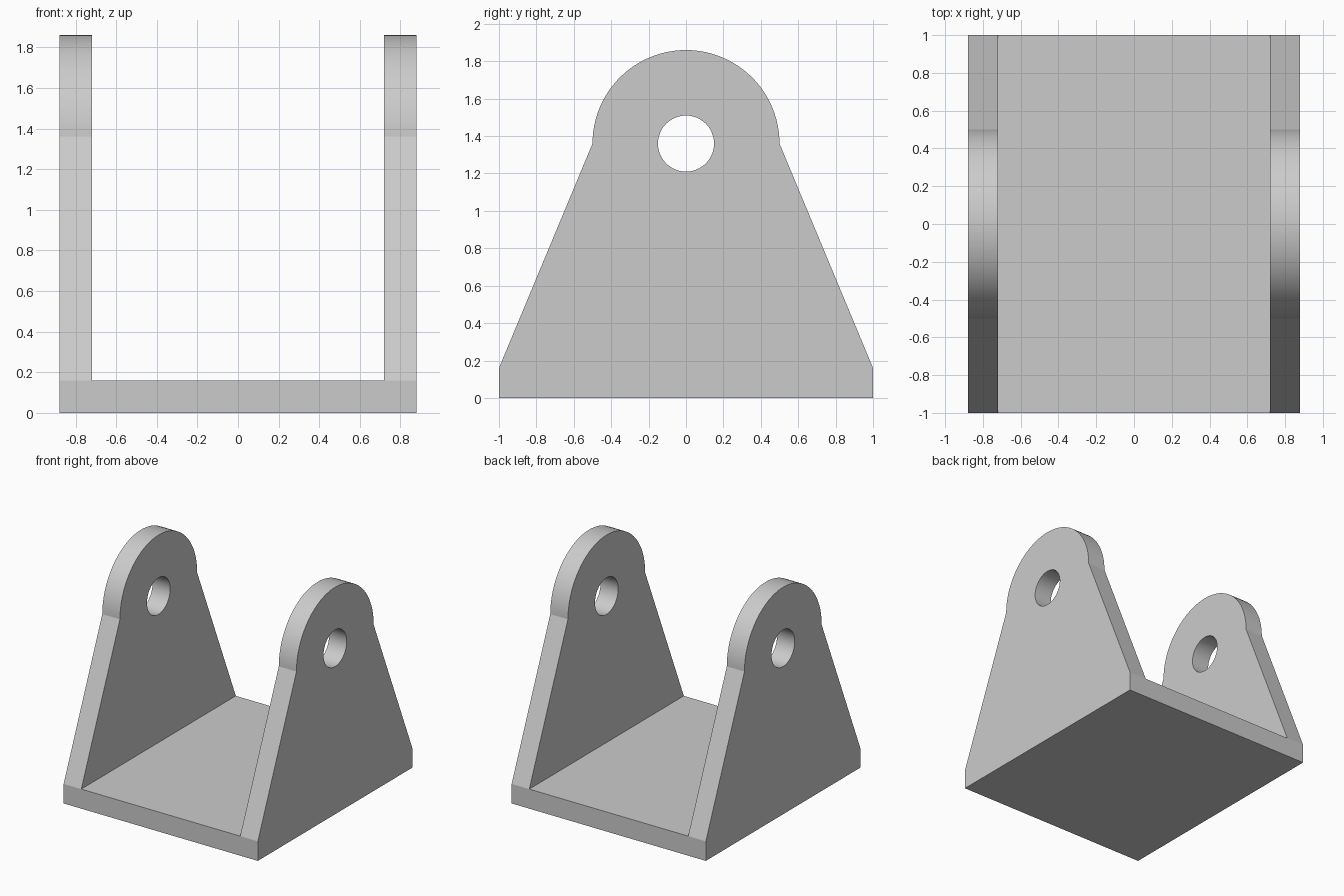
import bpy, bmesh
from math import cos, sin, pi, radians

if "Cube" in bpy.data.objects:
    bpy.data.objects.remove(bpy.data.objects["Cube"])

HALF_W, INNER, BASE_T = 0.88, 0.72, 0.16
HALF_D, PIN_Z, LUG_R, HOLE_R = 1.0, 1.36, 0.5, 0.15


def arc(radius, start, end, n):
    steps = [start + (end - start) * i / n for i in range(n + 1)]
    return [(radius * cos(a), PIN_Z + radius * sin(a)) for a in steps]


def extrude_x(name, profile, half_width):
    """Extrude a (y, z) outline symmetrically along x."""
    bm = bmesh.new()
    face = bm.faces.new([bm.verts.new((-half_width, y, z)) for y, z in profile])
    new = bmesh.ops.extrude_face_region(bm, geom=[face])["geom"]
    bmesh.ops.translate(bm, vec=(2 * half_width, 0, 0),
                        verts=[v for v in new if isinstance(v, bmesh.types.BMVert)])
    bmesh.ops.recalc_face_normals(bm, faces=bm.faces)
    mesh = bpy.data.meshes.new(name)
    bm.to_mesh(mesh)
    bm.free()
    obj = bpy.data.objects.new(name, mesh)
    bpy.context.collection.objects.link(obj)
    return obj


# Full-width body with the rounded lug outline
outline = [(-HALF_D, BASE_T), (-HALF_D, 0), (HALF_D, 0), (HALF_D, BASE_T)]
bracket = extrude_x("clevis_bracket", outline + arc(LUG_R, 0, pi, 48), HALF_W)

# Channel between the lugs, and the pin hole through both
channel = extrude_x("channel_cutter", [(-1.5, BASE_T), (1.5, BASE_T), (1.5, 2.5), (-1.5, 2.5)], INNER)
pin_hole = extrude_x("pin_hole_cutter", arc(HOLE_R, 0, 2 * pi, 48)[:-1], 1.2)

bpy.context.view_layer.objects.active = bracket
bracket.select_set(True)
for cutter in (pin_hole, channel):
    cutter.hide_render = True
    mod = bracket.modifiers.new(cutter.name, "BOOLEAN")
    mod.operation, mod.solver, mod.object = "DIFFERENCE", "EXACT", cutter
    bpy.ops.object.modifier_apply(modifier=mod.name)
    bpy.data.objects.remove(cutter)

# Smooth curved walls, crisp corners
bpy.ops.object.shade_smooth_by_angle(angle=radians(15))
